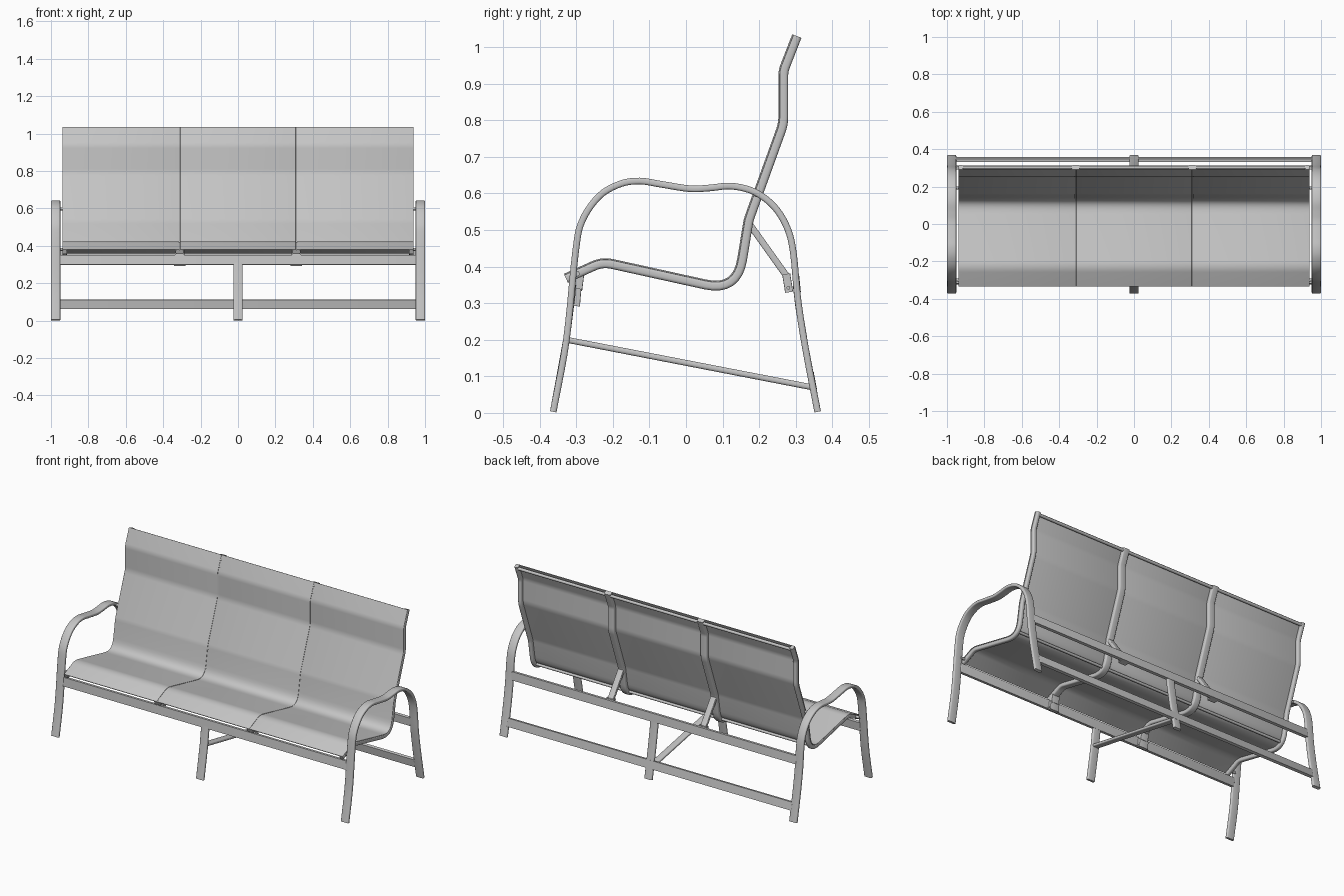
import bpy, bmesh, math
from mathutils import Vector

if "Cube" in bpy.data.objects:
    bpy.data.objects.remove(bpy.data.objects["Cube"])

grey = bpy.data.materials.new("light_grey")
grey.diffuse_color = (0.56, 0.56, 0.56, 1)
grey.use_nodes = True
grey.node_tree.nodes["Principled BSDF"].inputs["Base Color"].default_value = grey.diffuse_color


def finish(name, bm, angle=35):
    bmesh.ops.recalc_face_normals(bm, faces=bm.faces)
    me = bpy.data.meshes.new(name)
    bm.to_mesh(me)
    bm.free()
    me.materials.append(grey)
    ob = bpy.data.objects.new(name, me)
    bpy.context.collection.objects.link(ob)
    bpy.ops.object.select_all(action='DESELECT')
    ob.select_set(True)
    bpy.context.view_layer.objects.active = ob
    bpy.ops.object.shade_smooth_by_angle(angle=math.radians(angle))
    return ob


def fillet(corners, steps=8):
    """Polyline of (y, z, radius) with rounded corners."""
    pts = [Vector(c[:2]) for c in corners]
    out = [pts[0]]
    for i in range(1, len(pts) - 1):
        p, a, b = pts[i], pts[i - 1] - pts[i], pts[i + 1] - pts[i]
        cut = corners[i][2] / math.tan(a.angle(b) / 2)
        s, e = p + a.normalized() * cut, p + b.normalized() * cut
        for k in range(steps + 1):
            t = k / steps
            out.append(s * (1 - t) ** 2 + p * 2 * t * (1 - t) + e * t * t)
    return out + [pts[-1]]


def spline(points, steps=5):
    """Smooth curve through the given points."""
    p = [Vector(q) for q in points]
    p = [2 * p[0] - p[1]] + p + [2 * p[-1] - p[-2]]
    out = []
    for i in range(1, len(p) - 2):
        a, b, c, d = p[i - 1:i + 3]
        for k in range(steps):
            t = k / steps
            out.append(0.5 * (2 * b + (c - a) * t + (2 * a - 5 * b + 4 * c - d) * t * t
                              + (3 * b - a - 3 * c + d) * t ** 3))
    return out + [p[-2]]


def normals(path):
    res = []
    for i in range(len(path)):
        d = (path[min(i + 1, len(path) - 1)] - path[max(i - 1, 0)]).normalized()
        res.append(Vector((-d.y, d.x)))
    return res


def section(w, t, r, seg=3):
    """Rounded rectangle as (across x, along normal)."""
    out = []
    for q, (sx, sy) in enumerate(((1, 1), (-1, 1), (-1, -1), (1, -1))):
        for k in range(seg + 1):
            a = math.pi / 2 * (q + k / seg)
            out.append((sx * (w / 2 - r) + r * math.cos(a), sy * (t / 2 - r) + r * math.sin(a)))
    return out


def sweep(name, path, x, w, t, r=0.006, offset=0):
    """Sweep a rounded bar along a path in the yz plane."""
    path = [Vector(p) for p in path]
    bm = bmesh.new()
    rings = []
    for p, n in zip(path, normals(path)):
        ring = []
        for u, v in section(w, t, r):
            q = p + n * (v + offset)
            ring.append(bm.verts.new((x + u, q.x, q.y)))
        rings.append(ring)
    m = len(rings[0])
    for a, b in zip(rings, rings[1:]):
        for i in range(m):
            bm.faces.new((a[i], a[(i + 1) % m], b[(i + 1) % m], b[i]))
    bm.faces.new(rings[0])
    bm.faces.new(rings[-1])
    return finish(name, bm)


def rod(name, x0, x1, y, z, r):
    """Round rod along x."""
    bm = bmesh.new()
    bmesh.ops.create_cone(bm, cap_ends=True, segments=12, radius1=r, radius2=r, depth=x1 - x0)
    for v in bm.verts:
        v.co = Vector(((x0 + x1) / 2 + v.co.z, y + v.co.x, z + v.co.y))
    return finish(name, bm)


# Side frames: front leg, armrest and rear leg in one bent bar
arch = spline([(-0.363, 0.003), (-0.327, 0.2), (-0.302, 0.44), (-0.284, 0.525), (-0.237, 0.593),
               (-0.18, 0.626), (-0.127, 0.634), (-0.073, 0.626), (0.01, 0.613), (0.064, 0.615),
               (0.125, 0.62), (0.188, 0.604), (0.242, 0.563), (0.278, 0.503), (0.294, 0.434),
               (0.306, 0.31), (0.327, 0.175), (0.36, 0.003)])
for s in (-1, 1):
    sweep("side_frame", arch, s * 0.975, 0.05, 0.018)

# Middle legs and the sloping brace between them
sweep("middle_front_leg", [(-0.363, 0.003), (-0.327, 0.2), (-0.313, 0.31)], 0, 0.05, 0.018)
sweep("middle_rear_leg", [(0.301, 0.35), (0.308, 0.29), (0.327, 0.175), (0.36, 0.003)], 0, 0.05, 0.018)
sweep("middle_brace", [(-0.327, 0.2), (0.345, 0.07)], 0, 0.04, 0.016)

# Long beams joining the side frames
for name, a, b in (("front_beam", (-0.314, 0.298), (-0.309, 0.35)),
                   ("rear_beam", (0.305, 0.33), (0.3, 0.38)),
                   ("rear_stretcher", (0.349, 0.064), (0.34, 0.112))):
    sweep(name, [a, b], 0, 1.92, 0.018)

# Sling rails
rail = fillet([(-0.328, 0.367, 0), (-0.228, 0.412, 0.08), (0.14, 0.331, 0.085),
               (0.172, 0.527, 0.12), (0.267, 0.79, 0.12), (0.267, 0.935, 0.07), (0.304, 1.03, 0)])
for x, w in ((-0.926, 0.024), (-0.312, 0.043), (0.312, 0.043), (0.926, 0.024)):
    sweep("sling_rail", rail, x, w, 0.025, 0.008)

# Fabric panels stretched over the rails
cloth = [p + n * 0.0125 for p, n in zip(rail, normals(rail))]
for x0, x1 in ((-0.938, -0.315), (-0.309, 0.309), (0.315, 0.938)):
    sweep("fabric_panel", cloth, (x0 + x1) / 2, x1 - x0, 0.004, 0.001)

# Spreader rods between the rails
rod("top_spreader", -0.926, 0.926, 0.302, 1.016, 0.009)
rod("lower_spreader", -0.926, 0.926, 0.128, 0.368, 0.008)

for s in (-1, 1):
    x = s * 0.312
    # Rear struts and brackets
    sweep("rear_strut", [(0.176, 0.513), (0.278, 0.37)], x, 0.038, 0.018, 0.004)
    sweep("rear_bracket", [(0.282, 0.33), (0.274, 0.38)], x, 0.05, 0.022, 0.002)
    rod("rear_bracket_bolt", x - 0.03, x + 0.03, 0.28, 0.342, 0.005)
    # Front brackets
    sweep("front_bracket", [(-0.301, 0.292), (-0.297, 0.34)], x, 0.06, 0.022, 0.002)
    sweep("front_bracket_neck", [(-0.299, 0.335), (-0.293, 0.382)], x, 0.05, 0.03, 0.002)
    rod("front_bracket_bolt", x - 0.034, x + 0.034, -0.3, 0.304, 0.005)
    # Bolts holding the outer rails to the side frames
    for y, z in ((0.192, 0.598), (-0.299, 0.381)):
        rod("side_bolt", s * 0.945 - 0.015, s * 0.945 + 0.015, y, z, 0.008)
